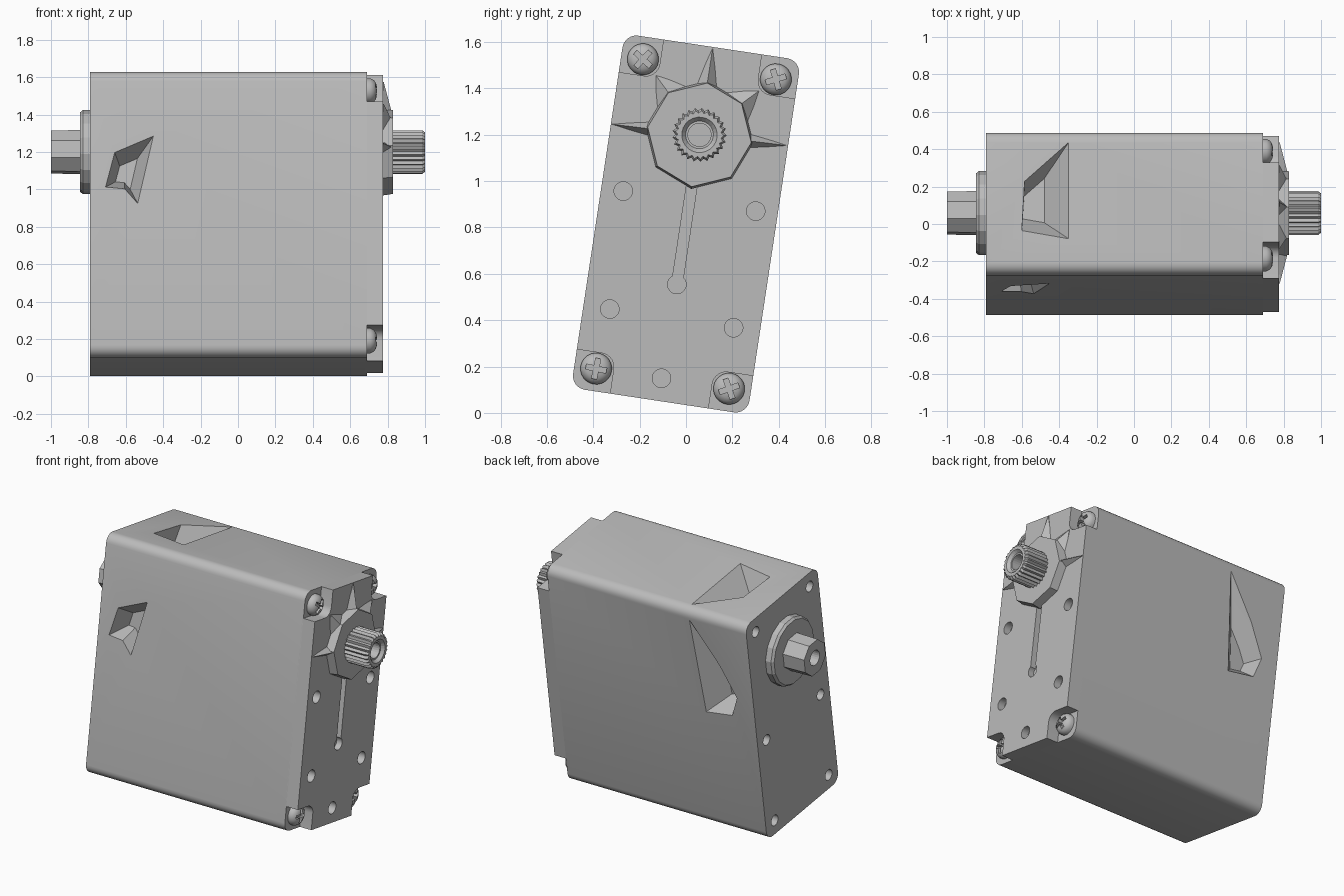
import bpy, bmesh, math
from math import sin, cos, pi, radians
from mathutils import Matrix, Vector

if "Cube" in bpy.data.objects:
    bpy.data.objects.remove(bpy.data.objects["Cube"], do_unlink=True)

grey = bpy.data.materials.new("grey_plastic")
grey.use_nodes = True
GREY = (0.5, 0.5, 0.5, 1)
grey.diffuse_color = GREY
grey.node_tree.nodes["Principled BSDF"].inputs["Base Color"].default_value = GREY

# Everything is built upright, then tilted about x
TILT = Matrix.Translation((0, 0, 0.815)) @ Matrix.Rotation(radians(-8.6), 4, 'X')
W, H, R = 0.385, 0.7725, 0.06     # half width, half height, corner radius
AXIS_Z = 0.389                    # height of the output shaft
HUB_X, CAP_X, LIP_X, BACK_X = 0.83, 0.775, 0.69, -0.79
QUADS = [(1, 1), (-1, 1), (-1, -1), (1, -1)]


def finish(name, bm, smooth):
    bmesh.ops.recalc_face_normals(bm, faces=bm.faces)
    me = bpy.data.meshes.new(name)
    bm.to_mesh(me)
    bm.free()
    me.materials.append(grey)
    ob = bpy.data.objects.new(name, me)
    bpy.context.collection.objects.link(ob)
    ob.matrix_world = TILT
    if smooth:
        shade(ob)
    return ob


def shade(ob):
    bpy.ops.object.select_all(action='DESELECT')
    ob.select_set(True)
    bpy.context.view_layer.objects.active = ob
    bpy.ops.object.shade_smooth_by_angle(angle=radians(30))


def add_loft(bm, rings):
    """Skin a stack of equal rings and close both ends."""
    loops = [[bm.verts.new(p) for p in r] for r in rings]
    n = len(loops[0])
    for a, b in zip(loops, loops[1:]):
        for i in range(n):
            j = (i + 1) % n
            bm.faces.new((a[i], a[j], b[j], b[i]))
    bm.faces.new(loops[0])
    bm.faces.new(loops[-1])


def loft(name, *stacks, smooth=False):
    bm = bmesh.new()
    for rings in stacks:
        add_loft(bm, rings)
    return finish(name, bm, smooth)


def at(x, outline):
    return [(x, y, z) for y, z in outline]


def arc(cy, cz, r, a0, a1, n):
    return [(cy + r * cos(radians(a0 + (a1 - a0) * i / n)),
             cz + r * sin(radians(a0 + (a1 - a0) * i / n))) for i in range(n + 1)]


def circle(cy, cz, r, n=24, turn=0):
    return arc(cy, cz, r, turn, turn + 360, n)[:-1]


def prism(outline, x0, x1):
    return [at(x0, outline), at(x1, outline)]


def turned(cy, cz, profile, n, turn=0):
    return [at(x, circle(cy, cz, r, n, turn)) for x, r in profile]


def cut(ob, *cutters, smooth=True):
    """Subtract the cutters for good and drop them."""
    for c in cutters:
        m = ob.modifiers.new("cut", 'BOOLEAN')
        m.operation, m.solver, m.object = 'DIFFERENCE', 'EXACT', c
    bpy.context.view_layer.update()
    me = bpy.data.meshes.new_from_object(ob.evaluated_get(bpy.context.evaluated_depsgraph_get()))
    ob.modifiers.clear()
    ob.data = me
    for c in cutters:
        bpy.data.objects.remove(c, do_unlink=True)
    if smooth:
        shade(ob)


def dent(name, place, outline, anchor, depth, shrink):
    """Faceted pocket narrowing towards an anchor point."""
    ax, at_ = anchor
    floor = [(ax + (p - ax) * shrink, at_ + (q - at_) * shrink) for p, q in outline]
    return loft(name, [[place(p, q, 0.004) for p, q in outline],
                       [place(p, q, -depth) for p, q in floor]])


# Main case with rounded long edges
outline = []
for k, (sy, sz) in enumerate(QUADS):
    outline += arc(sy * (W - R), sz * (H - R), R, 90 * k, 90 * k + 90, 6)
case = loft("case", prism(outline, BACK_X, LIP_X))

# Pockets on the front, back and top, and screw holes in the plain end
front_dent = dent("front_pocket", lambda p, q, d: (p, -W - d, q),
                  [(-.45, .42), (-.66, .33), (-.71, .14), (-.605, .13), (-.535, .05)],
                  (-.61, .23), .13, .45)
back_dent = dent("back_pocket", lambda p, q, d: (p, W + d, q),
                 [(-.36, .71), (-.56, .43), (-.67, .22), (-.62, .08), (-.42, .05)],
                 (-.61, .2), .13, .4)
top_dent = dent("top_pocket", lambda p, q, d: (p, q, H + d),
                [(-.345, .33), (-.345, -.2), (-.6, -.155), (-.585, .116)],
                (-.59, 0), .13, .45)
end_holes = loft("end_holes", *[prism(circle(s * .29, z, .036, 16), BACK_X - .02, BACK_X + .08)
                                for s in (1, -1) for z in (.68, -.1, -.68)])
cut(case, front_dent, back_dent, top_dent, end_holes)

# End cap with four notched corners
NY, NZ = 0.215, 0.605
outline = []
for sy, sz in QUADS:
    corner = [(W, NZ)] + arc(NY + R, NZ + R, R, 270, 180, 5) + [(NY, H)]
    corner = [(sy * y, sz * z) for y, z in corner]
    outline += corner if sy * sz > 0 else corner[::-1]
cap = loft("end_cap", prism(outline, LIP_X - .01, CAP_X))

# Keyhole slot and round holes in the cap
slot = [(.023, .25)] + [(-.023, .25)] + arc(0, -.264, .04, 125, 415, 20)
keyhole = loft("keyhole", prism(slot, CAP_X - .04, CAP_X + .02))
spots = [(-.289, .1), (.289, .1), (-.27, -.412), (.27, -.412), (-.005, -.674)]
cap_holes = loft("cap_holes", *[prism(circle(y, z, .04), CAP_X - .05, CAP_X + .02) for y, z in spots])
cut(cap, keyhole, cap_holes)

# Domed cross-head screws in the notches
for k, (sy, sz) in enumerate(QUADS):
    y, z = sy * .29, sz * .675
    screw = loft("screw_%d" % (k + 1), turned(y, z, [(.68, .068), (.708, .068), (.727, .058),
                                                    (.738, .042), (.744, .02)], 24))
    a = radians(25 + 31 * k)
    bars = []
    for t in (a, a + pi / 2):
        u, v = Vector((cos(t), sin(t))), Vector((-sin(t), cos(t)))
        bar = [Vector((y, z)) + u * i * .045 + v * j * .011
               for i, j in ((1, 1), (-1, 1), (-1, -1), (1, -1))]
        bars.append(loft("bar", prism(bar, .712, .76)))
    cut(screw, *bars)

# Octagonal hub on the cap
loft("hub", turned(0, AXIS_Z, [(CAP_X - .01, .236), (HUB_X, .226)], 8))

# Tapering gussets from the hub to the cap edges: tip, half width
gussets = [((0, .768), .05), ((-.225, .615), .085), ((.225, .615), .085),
           ((-.38, .378), .035), ((.38, .4), .035)]
centre = Vector((0, AXIS_Z))
for k, (tip, half) in enumerate(gussets):
    tip = Vector(tip)
    d = (tip - centre).normalized()
    root, side = centre + d * .2, Vector((-d.y, d.x)) * half
    bm = bmesh.new()
    for x, p in ((CAP_X - .005, root + side), (CAP_X - .005, root - side), (CAP_X - .005, tip),
                 (CAP_X + .004, tip), (HUB_X - .004, root)):
        bm.verts.new((x, p.x, p.y))
    bmesh.ops.convex_hull(bm, input=bm.verts)
    finish("gusset_%d" % (k + 1), bm, False)

# Toothed output shaft with a chamfered tip and a bore
TEETH = 25


def toothed(scale):
    return [((.117 if i % 2 else .104) * scale * cos(pi * i / TEETH),
             AXIS_Z + (.117 if i % 2 else .104) * scale * sin(pi * i / TEETH))
            for i in range(2 * TEETH)]


shaft = loft("output_shaft", [at(HUB_X - .02, toothed(1)), at(.985, toothed(1)), at(1, toothed(.9))])
recess = loft("recess", turned(0, AXIS_Z, [(.98, .06), (1.01, .085)], 24))
bore = loft("bore", turned(0, AXIS_Z, [(.86, .05), (1.01, .05)], 24))
cut(shaft, recess, bore, smooth=False)

# Boss and faceted stub on the plain end
loft("rear_boss", turned(0, AXIS_Z, [(BACK_X + .01, .225), (-.83, .225), (-.845, .212)], 16, 11))
stub = loft("rear_stub", turned(0, AXIS_Z, [(-.83, .122), (-1, .118)], 8, 22.5))
stub_bore = loft("stub_bore", turned(0, AXIS_Z, [(-1.01, .05), (-.88, .05)], 24))
cut(stub, stub_bore, smooth=False)
